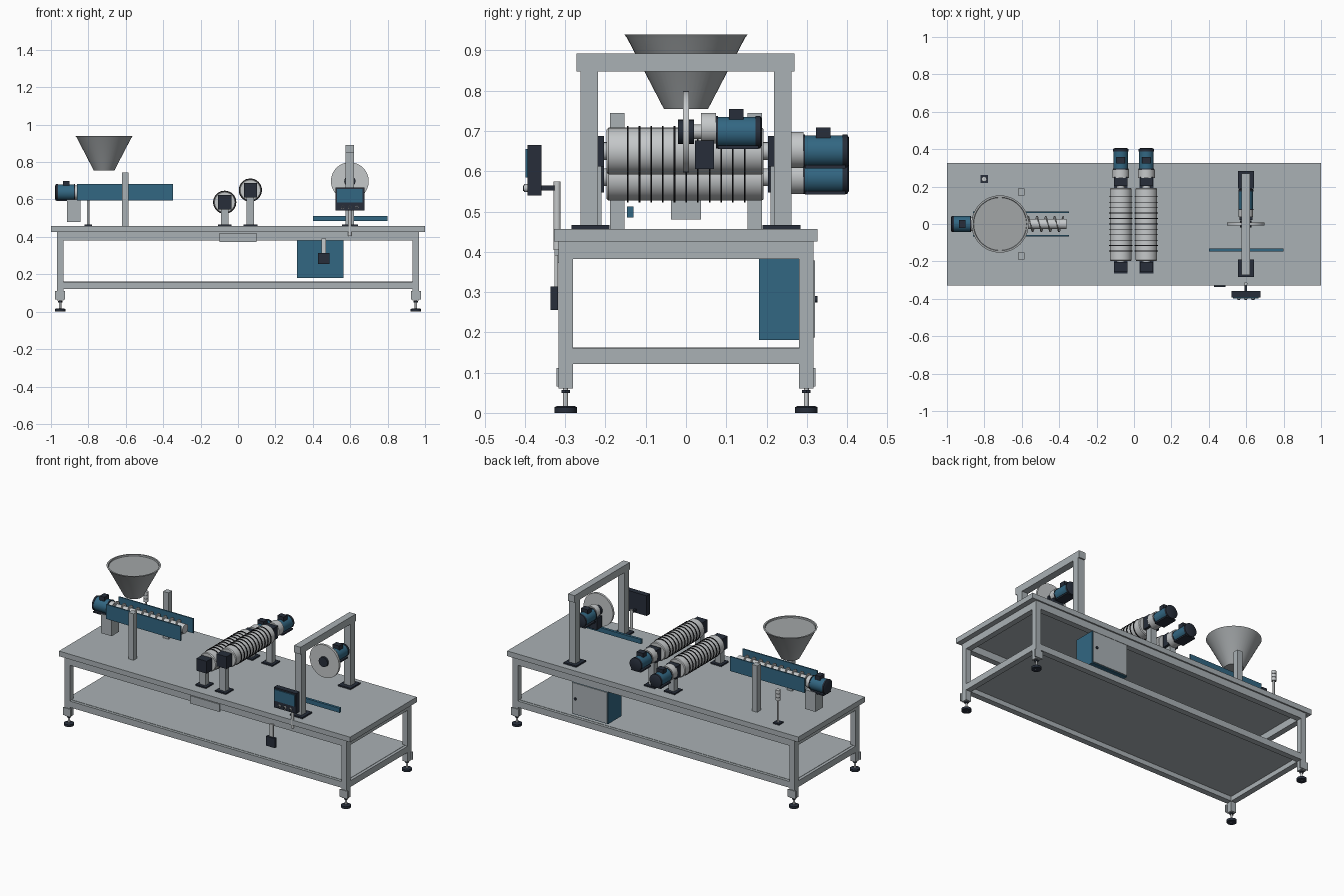
import bpy, bmesh, math
from mathutils import Vector

if "Cube" in bpy.data.objects:
    bpy.data.objects.remove(bpy.data.objects["Cube"])


def material(name, rgb):
    m = bpy.data.materials.new(name)
    m.diffuse_color = (*rgb, 1)
    m.use_nodes = True
    m.node_tree.nodes["Principled BSDF"].inputs["Base Color"].default_value = m.diffuse_color
    return m


GREY = material("frame_grey", (0.40, 0.44, 0.46))
STEEL = material("light_steel", (0.56, 0.58, 0.59))
HOPPER = material("hopper_steel", (0.36, 0.38, 0.39))
BLUE = material("machine_blue", (0.032, 0.135, 0.225))
DARK = material("dark_slate", (0.02, 0.027, 0.042))
BLACK = material("black_rubber", (0.008, 0.008, 0.010))


def finish(bm, name, mat, smooth=False):
    bmesh.ops.recalc_face_normals(bm, faces=bm.faces)
    me = bpy.data.meshes.new(name)
    bm.to_mesh(me)
    bm.free()
    me.materials.append(mat)
    ob = bpy.data.objects.new(name, me)
    bpy.context.collection.objects.link(ob)
    if smooth:
        bpy.ops.object.select_all(action='DESELECT')
        ob.select_set(True)
        bpy.context.view_layer.objects.active = ob
        bpy.ops.object.shade_smooth_by_angle(angle=math.radians(35))
    return ob


def box(name, mat, x0, x1, y0, y1, z0, z1):
    bm = bmesh.new()
    bmesh.ops.create_cube(bm, size=1)
    for v in bm.verts:
        v.co = ((x0 + x1) / 2 + v.co.x * (x1 - x0),
                (y0 + y1) / 2 + v.co.y * (y1 - y0),
                (z0 + z1) / 2 + v.co.z * (z1 - z0))
    return finish(bm, name, mat)


def lathe(name, mat, origin, axis, profile, seg=32):
    """Spin (distance, radius) pairs about an axis; the ends are capped."""
    axis, origin = Vector(axis), Vector(origin)
    q = Vector((0, 0, 1)).rotation_difference(axis)
    bm = bmesh.new()
    rings = []
    for d, r in profile:
        rings.append([bm.verts.new(origin + q @ Vector((
            r * math.cos(2 * math.pi * i / seg), r * math.sin(2 * math.pi * i / seg), d)))
            for i in range(seg)])
    for a, b in zip(rings, rings[1:]):
        for i in range(seg):
            j = (i + 1) % seg
            bm.faces.new((a[i], a[j], b[j], b[i]))
    bm.faces.new(rings[0])
    bm.faces.new(rings[-1])
    return finish(bm, name, mat, True)


def cyl(name, mat, origin, axis, length, r, seg=32):
    return lathe(name, mat, origin, axis, [(0, r), (length, r)], seg)


def motor(name, origin, axis, length, r):
    """Blue motor with front flange, dark fan cover, terminal box and foot plate."""
    o, a = Vector(origin), Vector(axis)
    cyl(name + "_body", BLUE, o, a, length * 0.9, r)
    cyl(name + "_flange", DARK, o, a, 0.006, r + 0.002)
    lathe(name + "_fan_cover", DARK, o + a * length * 0.86, a,
          [(0, r + 0.002), (length * 0.1, r + 0.002), (length * 0.14, r * 0.85)])
    side = Vector((a.y, a.x, 0))
    for part, s0, s1, w, z0, z1 in (("_terminal_box", 0.28, 0.6, 0.022, r - 0.008, r + 0.02),
                                    ("_foot_plate", 0.05, 0.92, r * 0.85, -r - 0.004, -r + 0.005)):
        p, q = o + a * length * s0 - side * w, o + a * length * s1 + side * w
        box(name + part, DARK, min(p.x, q.x), max(p.x, q.x), min(p.y, q.y), max(p.y, q.y),
            o.z + z0, o.z + z1)


# Table and frame
box("table_top", GREY, -1, 1, -0.328, 0.326, 0.425, 0.457)
box("lower_shelf", GREY, -0.95, 0.95, -0.30, 0.30, 0.150, 0.162)
for s in (-1, 1):
    y0, y1 = sorted((s * 0.281, s * 0.317))
    x0, x1 = sorted((s * 0.933, s * 0.968))
    for n, z0, z1 in (("upper", 0.382, 0.425), ("lower", 0.121, 0.160)):
        box(n + "_long_rail", GREY, -0.935, 0.935, y0, y1, z0, z1)
        box(n + "_end_rail", GREY, x0, x1, -0.283, 0.283, z0, z1)
    for t in (-1, 1):
        ly = sorted((t * 0.281, t * 0.317))
        box("leg", GREY, x0, x1, *ly, 0.06, 0.425)
        py = sorted((t * 0.315, t * 0.322))
        box("foot_bracket", GREY, s * 0.951 - 0.027, s * 0.951 + 0.027, *py, 0.065, 0.112)
        c = (s * 0.951, t * 0.299, 0)
        lathe("foot_pad", DARK, c, (0, 0, 1), [(0, 0.028), (0.014, 0.028), (0.017, 0.022)], 24)
        cyl("foot_rod", STEEL, c, (0, 0, 1), 0.065, 0.006, 12)
        cyl("foot_nut", DARK, (c[0], c[1], 0.049), (0, 0, 1), 0.008, 0.012, 6)
box("front_plate", GREY, -0.10, 0.10, -0.326, -0.316, 0.372, 0.420)

# Hopper with raised rim
HX = -0.716
lathe("hopper", HOPPER, (HX, 0, 0), (0, 0, 1),
      [(0.755, 0.055), (0.930, 0.146), (0.940, 0.153), (0.940, 0.143), (0.932, 0.141)], 48)

# Screw feeder: side walls, shaft, helical flight and drive
for s in (-1, 1):
    y0, y1 = sorted((s * 0.058, s * 0.066))
    box("feeder_wall", BLUE, -0.86, -0.348, y0, y1, 0.594, 0.684)
    box("feeder_pillar", GREY, -0.621, -0.585, s * 0.171 - 0.018, s * 0.171 + 0.018, 0.457, 0.745)
cyl("screw_shaft", STEEL, (-0.86, 0, 0.64), (1, 0, 0), 0.498, 0.028, 20)
bm = bmesh.new()
prev, turns, steps = None, 10, 20
for i in range(turns * steps + 1):
    a = 2 * math.pi * i / steps
    x = -0.85 + 0.047 * i / steps
    cur = [bm.verts.new((x, r * math.cos(a), 0.64 + r * math.sin(a))) for r in (0.026, 0.043)]
    if prev:
        bm.faces.new((prev[0], prev[1], cur[1], cur[0]))
    prev = cur
flight = finish(bm, "screw_flight", STEEL)
flight.modifiers.new("thickness", 'SOLIDIFY').thickness = 0.005
motor("feeder_motor", (-0.872, 0, 0.638), (-1, 0, 0), 0.106, 0.042)
cyl("feeder_coupling", STEEL, (-0.875, 0, 0.638), (1, 0, 0), 0.03, 0.037)
box("feeder_drive_block", GREY, -0.915, -0.842, -0.037, 0.037, 0.48, 0.60)

# Sensor post
box("sensor_base", DARK, -0.822, -0.780, 0.219, 0.261, 0.457, 0.465)
cyl("sensor_post", STEEL, (-0.801, 0.24, 0.46), (0, 0, 1), 0.15, 0.006, 12)
for i in range(3):
    cyl("sensor_head", STEEL, (-0.801, 0.24, 0.602 + i * 0.022), (0, 0, 1), 0.019, 0.014, 20)
cyl("sensor_core", DARK, (-0.801, 0.24, 0.602), (0, 0, 1), 0.06, 0.011, 16)

# Pair of grooved rollers with stands and motors
for n, x, z in (("low", -0.071, 0.585), ("high", 0.066, 0.650)):
    lathe(n + "_roller", STEEL, (x, 0, z), (0, 1, 0),
          [(-0.197, 0.054), (-0.192, 0.058), (0.188, 0.058), (0.193, 0.054)], 40)
    for i in range(11):
        cyl(n + "_roller_ring", BLACK, (x, -0.1465 + i * 0.029, z), (0, 1, 0), 0.004, 0.062, 40)
    cyl(n + "_roller_shaft", STEEL, (x, -0.21, z), (0, 1, 0), 0.42, 0.022, 20)
    for s in (-1, 1):
        y0, y1 = sorted((s * 0.203, s * 0.256 if s < 0 else 0.25))
        box(n + "_bearing_block", DARK, x - 0.035, x + 0.035, y0, y1, z - 0.038, z + 0.038)
        box(n + "_roller_post", GREY, x - 0.020, x + 0.020, s * 0.228 - 0.018, s * 0.228 + 0.018,
            0.46, z - 0.036)
        box(n + "_post_base", DARK, x - 0.037, x + 0.037, s * 0.228 - 0.037, s * 0.228 + 0.037,
            0.457, 0.465)
    cyl(n + "_coupling", STEEL, (x, 0.245, z + 0.003), (0, 1, 0), 0.047, 0.045)
    motor(n + "_roller_motor", (x, 0.290, z), (0, 1, 0), 0.115, 0.039)

# Gantry
GX = 0.598
box("gantry_beam", GREY, GX - 0.022, GX + 0.022, -0.272, 0.270, 0.848, 0.892)
for s in (-1, 1):
    box("gantry_leg", GREY, GX - 0.022, GX + 0.022, s * 0.240 - 0.022, s * 0.240 + 0.022,
        0.457, 0.850)
    box("gantry_base", DARK, GX - 0.043, GX + 0.043, s * 0.237 - 0.047, s * 0.237 + 0.047,
        0.457, 0.466)

# Cutting disc and its drive
DZ = 0.698
cyl("cutting_disc", STEEL, (GX, -0.007, DZ), (0, 1, 0), 0.014, 0.101, 48)
cyl("disc_hub", DARK, (GX, -0.020, DZ), (0, 1, 0), 0.04, 0.030, 24)
cyl("disc_shaft", STEEL, (GX, 0.015, DZ), (0, 1, 0), 0.03, 0.018, 16)
box("disc_bracket", DARK, GX - 0.035, GX + 0.035, 0.022, 0.070, 0.605, 0.676)
cyl("disc_gearbox", STEEL, (GX, 0.037, 0.707), (0, 1, 0), 0.038, 0.038)
motor("disc_motor", (GX, 0.074, 0.697), (0, 1, 0), 0.115, 0.038)
box("guide_bar", BLUE, 0.40, 0.80, -0.146, -0.130, 0.485, 0.513)

# Control panel on its post
cyl("panel_post", STEEL, (GX, -0.320, 0.405), (0, 0, 1), 0.17, 0.009, 16)
box("panel_arm", DARK, GX - 0.006, GX + 0.006, -0.362, -0.318, 0.552, 0.564)
box("control_panel", DARK, 0.521, 0.675, -0.393, -0.359, 0.540, 0.665)
box("panel_screen", BLUE, 0.530, 0.666, -0.399, -0.392, 0.585, 0.655)
for x in (0.560, 0.598, 0.636):
    cyl("panel_knob", STEEL, (x, -0.392, 0.558), (0, -1, 0), 0.010, 0.010, 16)
    cyl("knob_cap", DARK, (x, -0.401, 0.558), (0, -1, 0), 0.004, 0.007, 16)

# Front switch box hanging on a strap
box("switch_box", DARK, 0.428, 0.488, -0.336, -0.318, 0.255, 0.314)
box("switch_strap", STEEL, 0.446, 0.470, -0.326, -0.318, 0.310, 0.392)

# Electrical cabinet with door at the back
box("cabinet", BLUE, 0.315, 0.563, 0.181, 0.314, 0.181, 0.383)
box("cabinet_door", GREY, 0.320, 0.558, 0.313, 0.320, 0.187, 0.378)
cyl("door_handle", DARK, (0.535, 0.319, 0.282), (0, 1, 0), 0.007, 0.008, 16)
